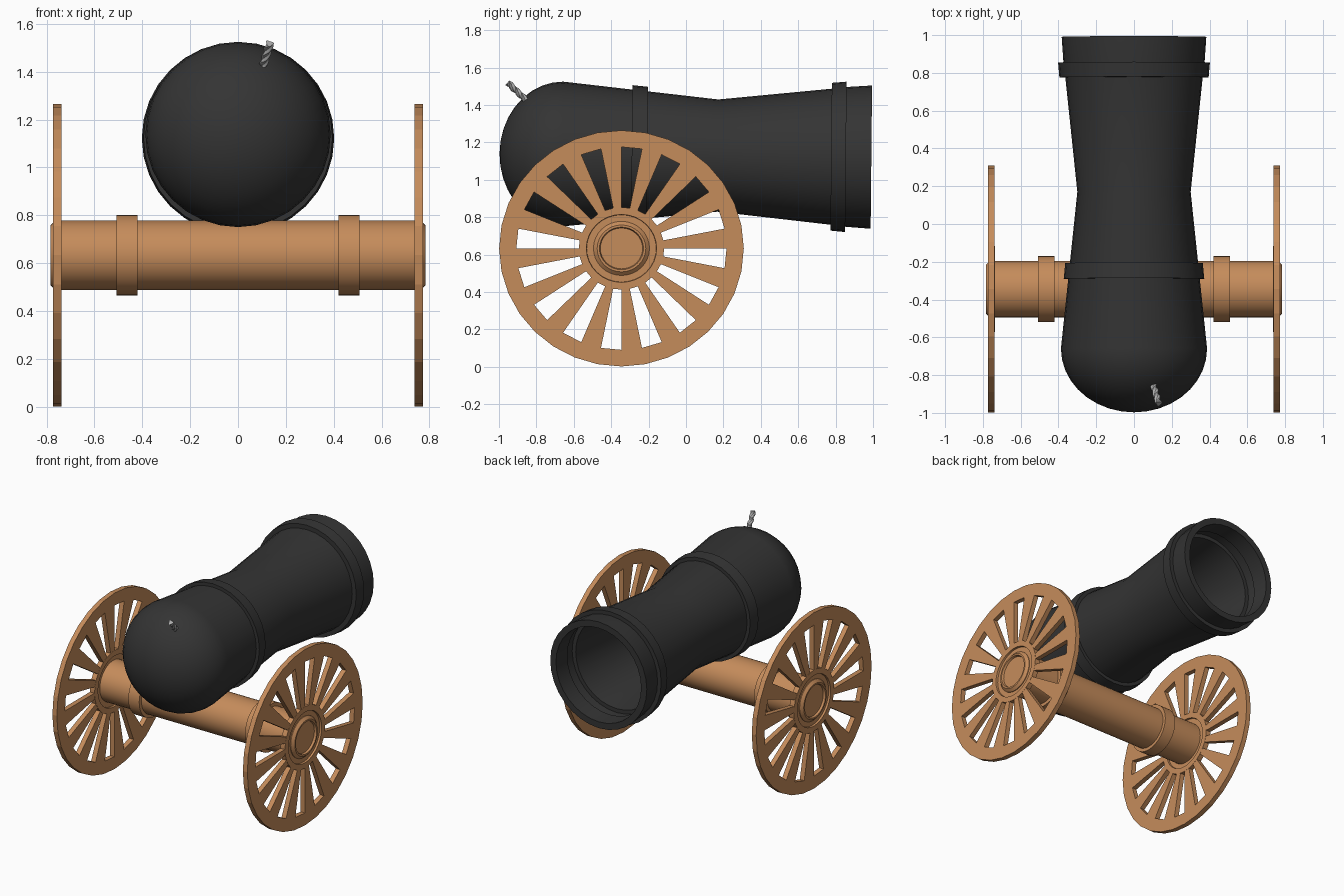
import bpy, bmesh, math
from mathutils import Vector, Matrix

if "Cube" in bpy.data.objects:
    bpy.data.objects.remove(bpy.data.objects["Cube"])

SEG = 32


def material(name, rgb):
    m = bpy.data.materials.new(name)
    m.diffuse_color = (*rgb, 1)
    m.use_nodes = True
    m.node_tree.nodes["Principled BSDF"].inputs["Base Color"].default_value = m.diffuse_color
    return m


IRON = material("black iron", (0.034, 0.034, 0.034))
WOOD = material("brown wood", (0.56, 0.262, 0.105))
ROPE = material("grey rope", (0.42, 0.42, 0.42))


def finish(bm, name, mat, smooth=True):
    bmesh.ops.recalc_face_normals(bm, faces=bm.faces[:])
    me = bpy.data.meshes.new(name)
    bm.to_mesh(me)
    bm.free()
    me.materials.append(mat)
    ob = bpy.data.objects.new(name, me)
    bpy.context.collection.objects.link(ob)
    if smooth:
        bpy.ops.object.select_all(action='DESELECT')
        ob.select_set(True)
        bpy.context.view_layer.objects.active = ob
        bpy.ops.object.shade_smooth_by_angle(angle=math.radians(30))
    return ob


def lathe(name, profile, axis, mat, closed=False):
    """Spin (position along axis, radius) points around the x or y axis."""
    bm = bmesh.new()
    rings = []
    for t, r in profile:
        ring = []
        for i in range(1 if r == 0 else SEG):
            a = math.tau * i / SEG
            u, w = r * math.sin(a), r * math.cos(a)
            ring.append(bm.verts.new((t, u, w) if axis == 'x' else (u, t, w)))
        rings.append(ring)
    pairs = list(zip(rings, rings[1:]))
    if closed:
        pairs.append((rings[-1], rings[0]))
    for p, q in pairs:
        for i in range(SEG):
            j = (i + 1) % SEG
            if len(p) == 1:
                bm.faces.new((p[0], q[i], q[j]))
            elif len(q) == 1:
                bm.faces.new((p[i], p[j], q[0]))
            else:
                bm.faces.new((p[i], p[j], q[j], q[i]))
    return finish(bm, name, mat)


# Barrel: rounded breech, waist, flared hollow muzzle
N = 9
outer = [(-0.66 - 0.337 * math.cos(math.pi / 2 * k / N),
          0.387 * math.sin(math.pi / 2 * k / N)) for k in range(N + 1)]
outer[0] = (-0.997, 0)
outer += [(0.17, 0.30), (0.78, 0.364), (0.86, 0.374), (0.991, 0.383)]
inner = [(0.991, 0.338), (0.87, 0.333), (0.87, 0.355), (0.79, 0.35),
         (0.79, 0.322), (0.17, 0.255), (-0.6, 0.335), (-0.85, 0.2), (-0.92, 0)]
barrel = lathe("barrel", outer + inner, 'y', IRON)

# Raised bands around the barrel
rear_band = lathe("rear_band", [(-0.29, 0.33), (-0.29, 0.372), (-0.207, 0.364),
                                (-0.207, 0.32)], 'y', IRON, True)
muzzle_band = lathe("muzzle_band", [(0.776, 0.35), (0.776, 0.395), (0.855, 0.402),
                                    (0.855, 0.36)], 'y', IRON, True)
for ob in (barrel, rear_band, muzzle_band):
    ob.location.z = 1.131
    ob.rotation_euler.x = -0.01


def place(ob):
    ob.location = (0, -0.345, 0.633)
    ob.scale.z = 0.965


# Axle with bevelled, dished ends
half = [(0.768, 0), (0.768, 0.113), (0.783, 0.118), (0.783, 0.13), (0.765, 0.15)]
place(lathe("axle", half + [(-t, r) for t, r in reversed(half)], 'x', WOOD))


def wheel_plate(name, x0, x1):
    """Rim and spokes: every second sector between the inner rings is open."""
    bm = bmesh.new()
    rings = [[bm.verts.new((x0, r * math.sin(math.tau * i / SEG),
                            r * math.cos(math.tau * i / SEG))) for i in range(SEG)]
             for r in (0.2, 0.227, 0.562, 0.654)]
    for k in range(3):
        for i in range(SEG):
            if k == 1 and i % 2 == 0:
                continue
            j = (i + 1) % SEG
            bm.faces.new((rings[k][i], rings[k][j], rings[k + 1][j], rings[k + 1][i]))
    ext = bmesh.ops.extrude_face_region(bm, geom=bm.faces[:], use_keep_orig=True)
    moved = [v for v in ext["geom"] if isinstance(v, bmesh.types.BMVert)]
    bmesh.ops.translate(bm, verts=moved, vec=(x1 - x0, 0, 0))
    return finish(bm, name, WOOD, False)


for side, s in (("right", 1), ("left", -1)):
    place(wheel_plate(side + "_wheel", s * 0.738, s * 0.773))
    # Stepped hub ring
    hub = [(0.737, 0.228), (0.774, 0.228), (0.774, 0.188), (0.76, 0.186),
           (0.76, 0.13), (0.75, 0.13), (0.75, 0.186), (0.737, 0.188)]
    place(lathe(side + "_hub", [(s * t, r) for t, r in hub], 'x', WOOD, True))
    # Axle collar
    collar = [(0.42, 0.14), (0.42, 0.175), (0.507, 0.175), (0.507, 0.14)]
    place(lathe(side + "_collar", [(s * t, r) for t, r in collar], 'x', WOOD, True))

# Twisted rope fuse
start, end = Vector((0.103, -0.85, 1.42)), Vector((0.132, -0.952, 1.518))
direction = end - start
frame = Matrix.Translation(start) @ direction.to_track_quat('Z', 'Y').to_matrix().to_4x4()
bm = bmesh.new()
rings, sides = [], 18
for k in range(17):
    ring = []
    for i in range(sides):
        a = math.tau * i / sides
        r = 0.0155 + 0.0035 * math.cos(3 * a)
        b = a + k * 0.4
        ring.append(bm.verts.new(frame @ Vector((r * math.cos(b), r * math.sin(b),
                                                 direction.length * k / 16))))
    rings.append(ring)
for p, q in zip(rings, rings[1:]):
    for i in range(sides):
        j = (i + 1) % sides
        bm.faces.new((p[i], p[j], q[j], q[i]))
bm.faces.new(rings[0])
bm.faces.new(rings[-1])
finish(bm, "fuse", ROPE)
